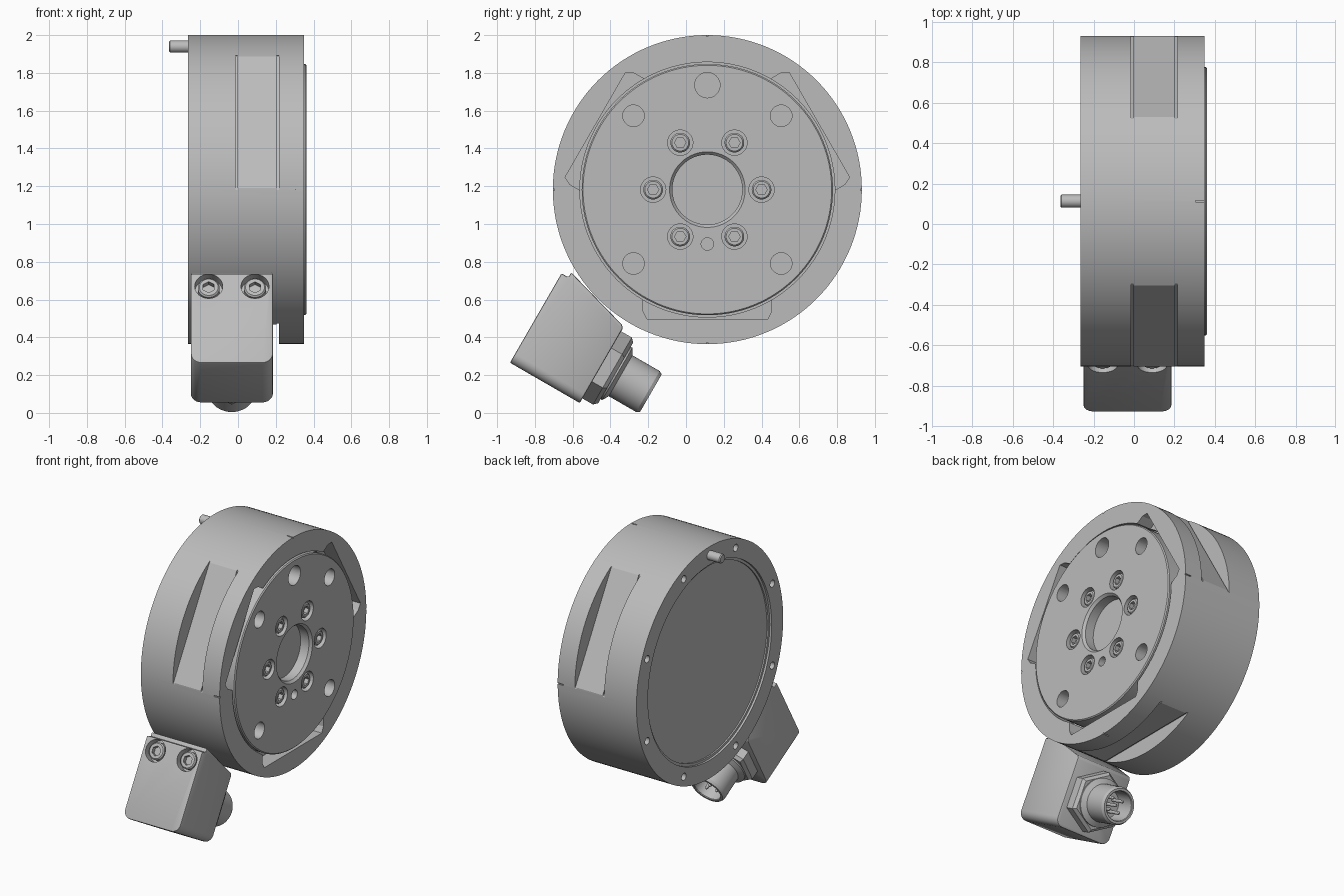
import bpy, bmesh
from math import pi, radians, cos, sin
from mathutils import Matrix, Vector

cube = bpy.data.objects.get("Cube")
if cube:
    bpy.data.objects.remove(cube, do_unlink=True)

steel = bpy.data.materials.new("satin_grey")
steel.use_nodes = True
GREY = (0.5, 0.5, 0.5, 1)
steel.diffuse_color = GREY
steel.node_tree.nodes["Principled BSDF"].inputs["Base Color"].default_value = GREY

# Drum frame: local z runs along the drum axis (+x), local x is +y, local y is up
AXIS = Matrix(((0, 0, 1, 0), (1, 0, 0, 0.113), (0, 1, 0, 1.182), (0, 0, 0, 1)))
parts = []


def rot(deg, axis="Z"):
    return Matrix.Rotation(radians(deg), 4, axis)


def at(x, y, z=0):
    return Matrix.Translation((x, y, z))


def finish(name, bm, frame):
    bmesh.ops.recalc_face_normals(bm, faces=bm.faces)
    bm.transform(frame)
    mesh = bpy.data.meshes.new(name)
    bm.to_mesh(mesh)
    bm.free()
    mesh.materials.append(steel)
    obj = bpy.data.objects.new(name, mesh)
    bpy.context.collection.objects.link(obj)
    parts.append(obj)
    return obj


def turned(name, profile, frame, sides=32):
    """Revolve (radius, height) points, which start and end on the axis."""
    bm = bmesh.new()
    verts = [bm.verts.new((r, 0, h)) for r, h in profile]
    edges = [bm.edges.new(pair) for pair in zip(verts, verts[1:])]
    bmesh.ops.spin(bm, geom=verts + edges, axis=(0, 0, 1), cent=(0, 0, 0),
                   angle=2 * pi, steps=sides)
    bmesh.ops.remove_doubles(bm, verts=bm.verts, dist=1e-4)
    return finish(name, bm, frame)


def rod(name, radius, low, high, frame, sides=32):
    return turned(name, [(0, low), (radius, low), (radius, high), (0, high)], frame, sides)


def prism(name, outline, low, high, frame, rounded=0):
    bm = bmesh.new()
    face = bm.faces.new([bm.verts.new((a, b, low)) for a, b in outline])
    out = bmesh.ops.extrude_face_region(bm, geom=[face])["geom"]
    bmesh.ops.translate(bm, vec=(0, 0, high - low),
                        verts=[v for v in out if isinstance(v, bmesh.types.BMVert)])
    if rounded:  # round the two long outer edges
        far = max(a for a, b in outline)
        edges = [e for e in bm.edges if all(v.co.x > far - 1e-4 for v in e.verts)
                 and abs(e.verts[0].co.z - e.verts[1].co.z) < 1e-4]
        bmesh.ops.bevel(bm, geom=edges, offset=rounded, segments=6, profile=0.5,
                        affect="EDGES")
    return finish(name, bm, frame)


def box(name, u, v, w, frame):
    return prism(name, [(u[0], v[0]), (u[1], v[0]), (u[1], v[1]), (u[0], v[1])], *w, frame)


def apply(obj, mod):
    bpy.context.view_layer.objects.active = obj
    bpy.ops.object.modifier_apply(modifier=mod.name)


def cut(obj, cutter):
    mod = obj.modifiers.new("cut", "BOOLEAN")
    mod.operation, mod.solver, mod.object = "DIFFERENCE", "EXACT", cutter
    apply(obj, mod)
    parts.remove(cutter)
    bpy.data.objects.remove(cutter, do_unlink=True)


def socket_screw(name, host, frame, bore, head):
    """Counterbore the host and seat a hex socket screw; frame z = 0 is the surface."""
    cut(host, rod("bore_cutter", bore, -0.06, 0.05, frame))
    screw = turned(name, [(0, -0.07), (head, -0.07), (head, -0.018), (head - 0.008, -0.01),
                          (0, -0.01)], frame)
    cut(screw, rod("hex_cutter", head * 0.58, -0.04, 0.05, frame, 6))


# Drum with a recessed back and an open front
drum = turned("drum", [(0, -0.24), (0.672, -0.24), (0.672, -0.25), (0.69, -0.25),
                       (0.69, -0.265), (0.818, -0.265), (0.818, 0.35), (0.675, 0.35),
                       (0.675, 0.2), (0, 0.2)], AXIS, 128)

# Three rim windows with edge grooves, and matching pockets in the front face
for deg in (30, 150, 270):
    frame = AXIS @ rot(deg)
    cut(drum, box("window_cutter", (0.713, 1), (-0.42, 0.42), (-0.008, 0.21), frame))
    for x in (-0.008, 0.21):
        cut(drum, box("groove_cutter", (0.706, 1), (-0.41, 0.41),
                      (x - 0.006, x + 0.006), frame))
    pocket = [(0.5, -0.34), (0.645, -0.34), (0.685, -0.32),
              (0.685, 0.32), (0.645, 0.34), (0.5, 0.34)]
    cut(drum, prism("pocket_cutter", pocket, 0.24, 0.4, frame))

# Index ticks at the front edge of the rim
for deg in (0, 90, 180, 270):
    cut(drum, box("tick_cutter", (0.81, 0.9), (-0.004, 0.004), (0.305, 0.4), AXIS @ rot(deg)))

# Ring of holes and a locating pin on the back
for i in range(8):
    cut(drum, rod("back_hole_cutter", 0.025, -0.4, -0.2,
                  AXIS @ rot(22.5 + 45 * i) @ at(0.755, 0), 20))
turned("locating_pin", [(0, -0.365), (0.026, -0.365), (0.032, -0.359), (0.032, -0.25),
                        (0, -0.25)], AXIS @ at(0, 0.757), 24)

# Front flange with a chamfered central bore
flange = turned("front_flange", [(0, 0.28), (0.185, 0.28), (0.185, 0.345), (0.2, 0.362),
                                 (0.658, 0.362), (0.665, 0.355), (0.665, 0.19), (0, 0.19)],
                AXIS, 128)
for deg, radius in ((45, 0.057), (90, 0.067), (135, 0.057), (225, 0.057), (315, 0.057)):
    cut(flange, rod("mount_hole_cutter", radius, 0.22, 0.5, AXIS @ rot(deg) @ at(0.553, 0)))
cut(flange, rod("dowel_hole_cutter", 0.033, 0.25, 0.5, AXIS @ at(0, -0.288), 24))
for i in range(6):
    socket_screw(f"flange_screw_{i + 1}", flange,
                 AXIS @ rot(60 * i) @ at(0.287, 0, 0.362), 0.067, 0.052)

# Connector housing: local x points outward from the drum, local y along the plug
SIDE = AXIS @ rot(240)
housing = prism("connector_housing",
                [(0.77, -0.447), (0.77, -0.405), (0.74, -0.405), (0.845, -0.035), (0.86, -0.02),
                 (1.316, -0.02), (1.316, -0.447)], -0.25, 0.185, SIDE, 0.055)
soften = housing.modifiers.new("soften", "BEVEL")
soften.width, soften.segments = 0.008, 2
soften.limit_method, soften.angle_limit = "ANGLE", radians(40)
apply(housing, soften)
for i, x in enumerate((-0.155, 0.09)):
    socket_screw(f"housing_screw_{i + 1}", housing,
                 SIDE @ at(0.849, -0.447, x) @ rot(90, "X"), 0.074, 0.058)

# Round plug: hex nut, collar, hollow barrel and pins
PLUG = SIDE @ at(1.083, 0, -0.033) @ rot(-90, "X")
turned("plug_nut", [(0, -0.04), (0.205, -0.04), (0.205, 0.045), (0.185, 0.065), (0, 0.065)],
       PLUG, 6)
turned("plug_barrel", [(0, 0.04), (0.16, 0.04), (0.16, 0.075), (0.125, 0.095), (0.125, 0.262),
                       (0.115, 0.28), (0.1, 0.28), (0.096, 0.275), (0.096, 0.13), (0, 0.13)],
       PLUG, 48)
spots = [(0, 0)] + [(0.055 * cos(pi / 4 + i * pi / 2), 0.055 * sin(pi / 4 + i * pi / 2))
                    for i in range(4)]
for i, (a, b) in enumerate(spots):
    turned(f"plug_pin_{i + 1}", [(0, 0.12), (0.011, 0.12), (0.011, 0.24), (0.005, 0.25),
                                 (0, 0.25)], PLUG @ at(a, b), 12)

# Smooth the round surfaces and keep the machined edges sharp
bpy.ops.object.select_all(action="DESELECT")
for obj in parts:
    obj.select_set(True)
bpy.context.view_layer.objects.active = drum
bpy.ops.object.shade_smooth_by_angle(angle=radians(25))
